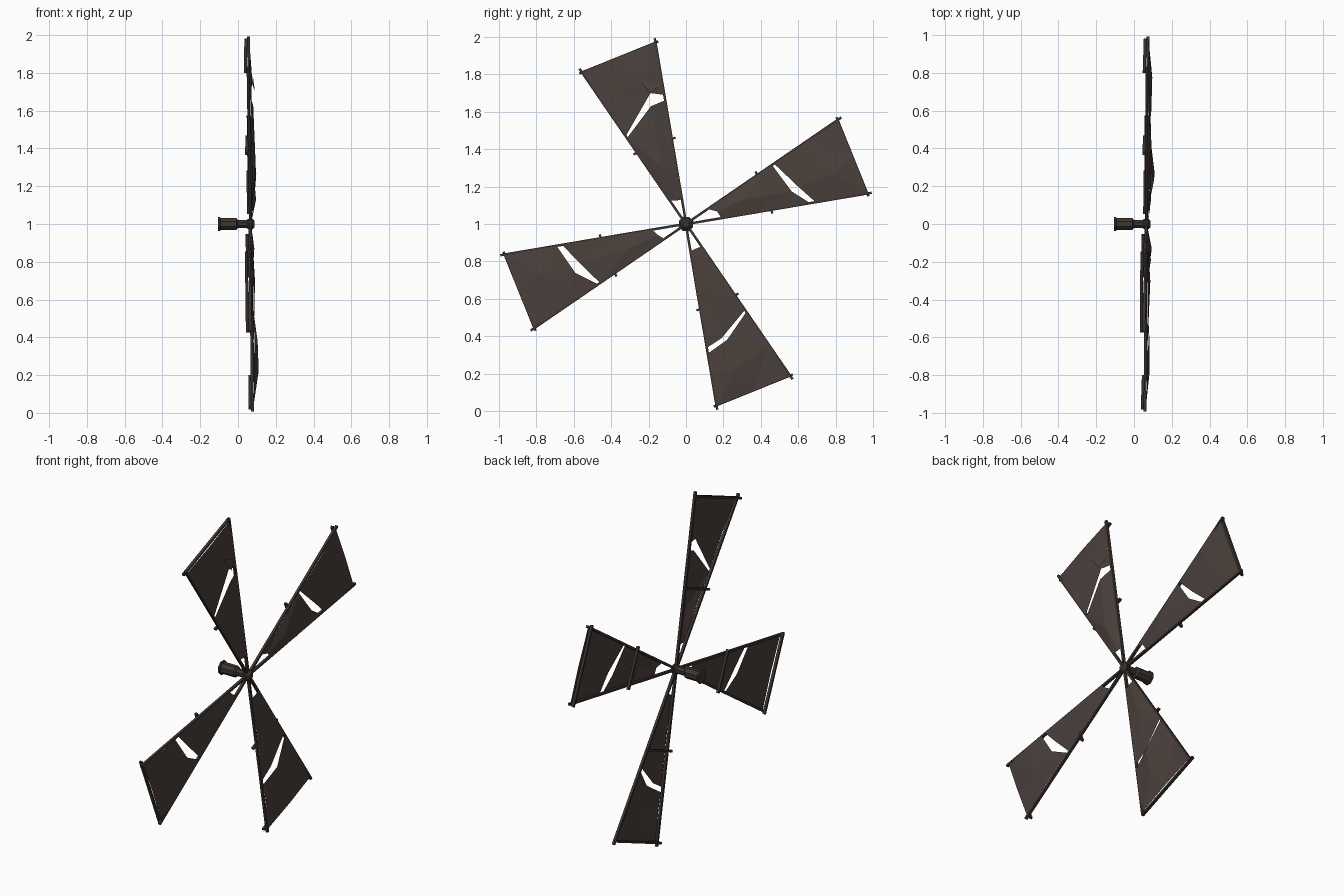
import bpy, bmesh, math
from mathutils import Vector

if "Cube" in bpy.data.objects:
    bpy.data.objects.remove(bpy.data.objects["Cube"])

def material(name, rgb):
    m = bpy.data.materials.new(name)
    m.diffuse_color = (*rgb, 1)
    m.use_nodes = True
    m.node_tree.nodes["Principled BSDF"].inputs["Base Color"].default_value = m.diffuse_color
    return m

CLOTH = material("brown cloth", (0.070, 0.052, 0.045))
WOOD = material("dark wood", (0.048, 0.037, 0.032))
SLOPE = 0.217          # half-width of a sail per unit of radius

def finish(bm, name, mat):
    bmesh.ops.recalc_face_normals(bm, faces=bm.faces[:])
    me = bpy.data.meshes.new(name)
    bm.to_mesh(me)
    bm.free()
    me.materials.append(mat)
    ob = bpy.data.objects.new(name, me)
    bpy.context.collection.objects.link(ob)
    return ob

def place(angle, u, v, x):
    """Radial u, sideways v and depth x of one sail -> world (wheel leans a little)."""
    c, s = math.cos(angle), math.sin(angle)
    y, z = u * c - v * s, u * s + v * c
    return Vector((x + 0.0093 * y - 0.0092 * z, y, 1 + z))

def beam(name, a, b, w, d):
    """Square beam from a to b, d deep along x."""
    side = (b - a).cross(Vector((1, 0, 0))).normalized() * w / 2
    deep = Vector((d / 2, 0, 0))
    bm = bmesh.new()
    rings = [[bm.verts.new(p + i * side + j * deep)
              for i, j in ((-1, -1), (1, -1), (1, 1), (-1, 1))] for p in (a, b)]
    for k in range(4):
        n = (k + 1) % 4
        bm.faces.new((rings[0][k], rings[0][n], rings[1][n], rings[1][k]))
    bm.faces.new(rings[0])
    bm.faces.new(rings[1])
    return finish(bm, name, WOOD)

def cloth(name, angle, rows):
    """Faceted sheet through rows of three (u, side, x) points."""
    bm = bmesh.new()
    grid = [[bm.verts.new(place(angle, u, s * SLOPE * u, x)) for u, s, x in row] for row in rows]
    for r0, r1 in zip(grid, grid[1:]):
        for i in range(2):
            bm.faces.new((r0[i], r0[i + 1], r1[i + 1], r1[i]))
    bmesh.ops.triangulate(bm, faces=bm.faces[:])
    ob = finish(bm, name, CLOTH)
    # sheet faces outward (+x)
    if sum(p.normal.x for p in ob.data.polygons) < 0:
        ob.data.flip_normals()
    return ob

# Per sail: inner edge u (left, middle, right), tear middle on the inner
# and outer piece as (u, side), and bulge depth of inner and outer piece
sails = {
    "right": (22, (0.138, 0.18, 0.187), (0.589, -0.39), (0.631, -0.29), 0.094, 0.088),
    "top": (112, (0.147, 0.135, 0.130), (0.654, -0.44), (0.720, -0.55), 0.098, 0.080),
    "left": (202, (0.138, 0.16, 0.180), (0.609, -0.22), (0.647, 0.14), 0.088, 0.084),
    "bottom": (292, (0.142, 0.142, 0.144), (0.637, -0.38), (0.657, -0.20), 0.086, 0.096),
}
for name, (deg, inner, tin, tout, bulge_in, bulge_out) in sails.items():
    a = math.radians(deg)
    # two spars and two cross bars
    for side, tag in ((1, "left"), (-1, "right")):
        beam(f"{name}_spar_{tag}", place(a, 0.01, side * 0.003, 0.066),
             place(a, 0.983, side * 0.217, 0.066), 0.013, 0.015)
    for u, half, tag in ((0.45, 0.121, "middle"), (0.96, 0.228, "outer")):
        beam(f"{name}_bar_{tag}", place(a, u, -half, 0.052), place(a, u, half, 0.052), 0.012, 0.016)
    # torn canvas: inner and outer piece
    cloth(f"{name}_inner_canvas", a, [
        [(inner[0], 1, 0.074), (inner[1], 0, 0.078), (inner[2], -1, 0.074)],
        [(0.34, 1, 0.078), (0.33, 0.1, bulge_in), (0.36, -1, 0.078)],
        [(0.545, 1, 0.076), (*tin, bulge_in - 0.01), (0.655, -1, 0.076)]])
    cloth(f"{name}_outer_canvas", a, [
        [(0.558, 1, 0.076), (*tout, bulge_out), (0.685, -1, 0.076)],
        [(0.77, 1, 0.078), (0.82, -0.25, bulge_out + 0.004), (0.80, -1, 0.078)],
        [(0.965, 1, 0.070), (0.965, 0, 0.074), (0.965, -1, 0.070)]])

# folded flap at the tear of the top sail
bm = bmesh.new()
bm.faces.new([bm.verts.new(place(math.radians(112), *p)) for p in
              ((0.824, -0.053, 0.088), (0.720, -0.086, 0.098), (0.742, -0.155, 0.082))])
finish(bm, "top_canvas_flap", CLOTH)

# axle and hub: eight-sided turned profile (x, radius)
profile = [(-0.105, 0.041), (-0.095, 0.041), (-0.093, 0.033), (-0.008, 0.033), (0.0, 0.022),
           (0.046, 0.022), (0.052, 0.029), (0.076, 0.031), (0.088, 0.018)]
bm = bmesh.new()
rings = [[bm.verts.new((x, r * math.cos(t), 1 + r * math.sin(t)))
          for t in [math.tau * (k + 0.5) / 8 for k in range(8)]] for x, r in profile]
for r0, r1 in zip(rings, rings[1:]):
    for k in range(8):
        n = (k + 1) % 8
        bm.faces.new((r0[k], r0[n], r1[n], r1[k]))
bm.faces.new(rings[0])
bm.faces.new(rings[-1])
finish(bm, "axle_hub", WOOD)
